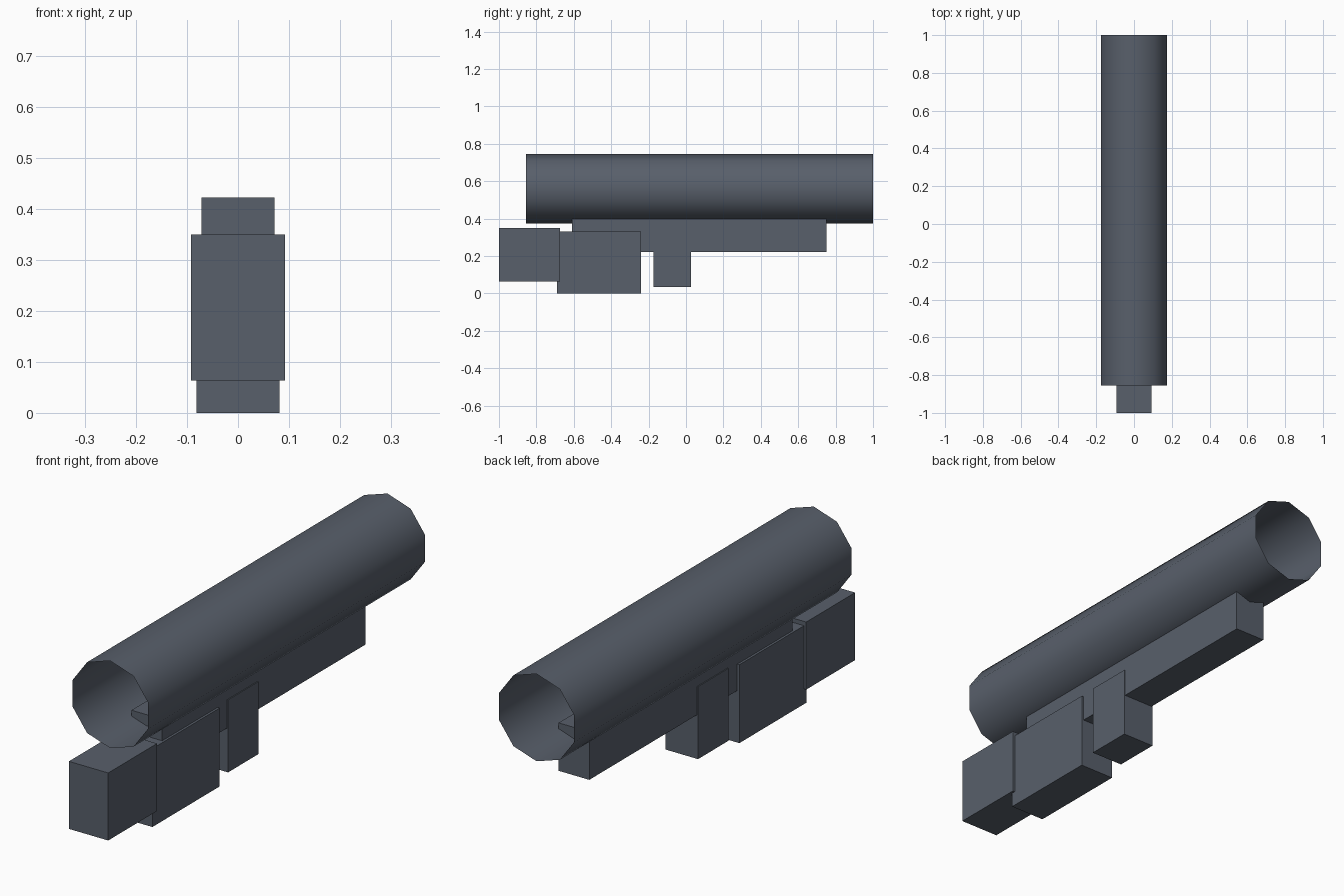
import bpy
import math

# Remove the default cube
if "Cube" in bpy.data.objects:
    bpy.data.objects.remove(bpy.data.objects["Cube"], do_unlink=True)

# Single slate grey material
color = (0.098, 0.115, 0.146, 1.0)
slate = bpy.data.materials.new("slate_grey")
slate.use_nodes = True
slate.diffuse_color = color
slate.node_tree.nodes["Principled BSDF"].inputs["Base Color"].default_value = color


def finish(name):
    obj = bpy.context.object
    obj.name = name
    obj.data.materials.append(slate)
    bpy.ops.object.transform_apply(location=False, rotation=True, scale=True)
    return obj


def block(name, half_width, y0, y1, z0, z1):
    """Box centred on x = 0, given by its extents."""
    bpy.ops.mesh.primitive_cube_add(size=1, location=(0, (y0 + y1) / 2, (z0 + z1) / 2))
    bpy.context.object.scale = (2 * half_width, y1 - y0, z1 - z0)
    return finish(name)


def tube(name, radius, y0, y1, z):
    """Open ten-sided tube along y with a vertex at the top."""
    bpy.ops.mesh.primitive_cylinder_add(
        vertices=10, radius=radius, depth=y1 - y0, end_fill_type='NOTHING',
        location=(0, (y0 + y1) / 2, z), rotation=(math.pi / 2, 0, 0))
    obj = finish(name)
    bpy.ops.object.shade_smooth()
    return obj


# Main tube, open at both ends
tube("main_tube", 0.185, -0.855, 1.0, 0.56)

# Rail under the tube, its upper edges poking slightly inside
block("under_rail", 0.072, -0.61, 0.75, 0.22, 0.423)

# Blocks hanging along the rail
block("front_block", 0.092, -1.0, -0.673, 0.064, 0.35)
block("middle_block", 0.082, -0.69, -0.24, 0.0, 0.332)
block("grip_block", 0.076, -0.175, 0.028, 0.033, 0.34)
